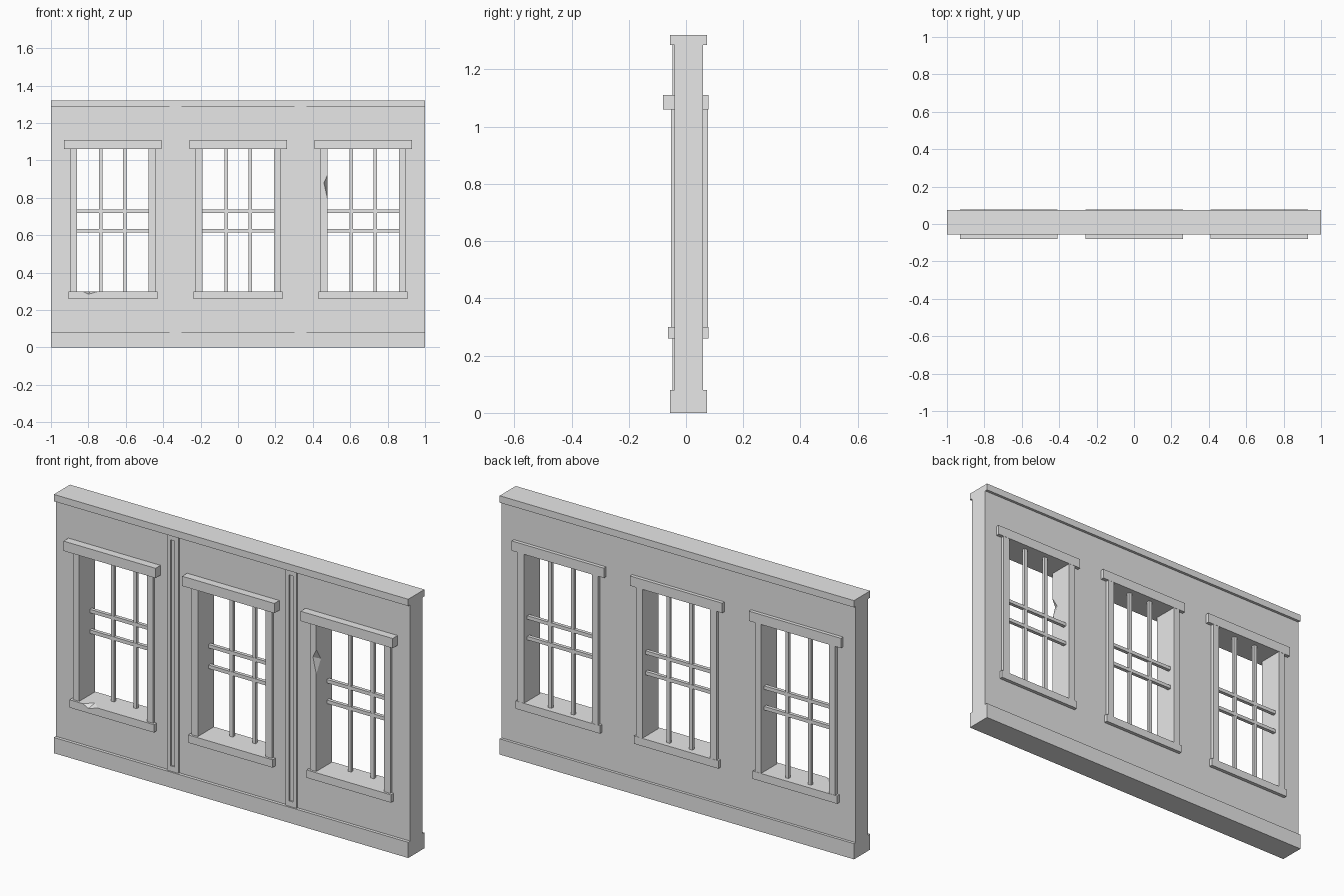
import bpy
import bmesh

if "Cube" in bpy.data.objects:
    bpy.data.objects.remove(bpy.data.objects["Cube"], do_unlink=True)

# One plain plaster grey for the whole wall
grey = bpy.data.materials.new("plaster_grey")
grey.use_nodes = True
colour = (0.8, 0.8, 0.8, 1)
grey.diffuse_color = colour
grey.node_tree.nodes["Principled BSDF"].inputs["Base Color"].default_value = colour


def finish(name, bm):
    bmesh.ops.recalc_face_normals(bm, faces=bm.faces)
    mesh = bpy.data.meshes.new(name)
    bm.to_mesh(mesh)
    bm.free()
    mesh.materials.append(grey)
    ob = bpy.data.objects.new(name, mesh)
    bpy.context.collection.objects.link(ob)
    return ob


def box(name, x0, x1, y0, y1, z0, z1):
    bm = bmesh.new()
    bmesh.ops.create_cube(bm, size=1)
    for v in bm.verts:
        v.co = (x1 if v.co.x > 0 else x0,
                y1 if v.co.y > 0 else y0,
                z1 if v.co.z > 0 else z0)
    return finish(name, bm)


def chip_cutter(name, points):
    bm = bmesh.new()
    for p in points:
        bm.verts.new(p)
    bmesh.ops.convex_hull(bm, input=bm.verts)
    return finish(name, bm)


def cut(ob, cutter):
    mod = ob.modifiers.new(cutter.name, "BOOLEAN")
    mod.operation = "DIFFERENCE"
    mod.solver = "EXACT"
    mod.object = cutter
    cutter.hide_render = True
    cutter.hide_viewport = True
    cutter.display_type = "WIRE"


FRONT, BACK = -0.04, 0.06          # wall faces
BOTTOM, TOP = 0.30, 1.06           # window opening
HALF = 0.191                       # half width of opening
JAMB, SILL, HEAD = 0.227, 0.238, 0.26

# Wall core with its plinth and cornice
wall = box("wall", -1, 1, FRONT, BACK, 0.08, 1.285)
box("plinth", -1, 1, -0.056, 0.074, 0, 0.08)
box("cornice", -1, 1, -0.056, 0.074, 1.285, 1.32)

# Grooved pilasters between the windows
for side, px in (("right", -0.335), ("left", 0.333)):
    pilaster = box(side + "_pilaster", px - 0.032, px + 0.032,
                   -0.048, FRONT, 0.08, 1.285)
    groove = box(side + "_groove_cutter", px - 0.011, px + 0.011,
                 -0.06, -0.03, 0.107, 1.26)
    cut(pilaster, groove)

# Three windows: opening, front and back trim, glazing bars
parts = {}
for label, cx in (("right", -0.669), ("middle", 0.001), ("left", 0.669)):
    opening = box(label + "_opening_cutter", cx - HALF, cx + HALF,
                  -0.2, 0.2, BOTTOM, TOP)
    cut(wall, opening)

    def trim(part, half, y0, y1, z0, z1):
        parts[label, part] = box(f"{label}_window_{part}", cx - half, cx + half,
                                 y0, y1, z0, z1)

    trim("front_sill", SILL, -0.063, FRONT, 0.26, BOTTOM)
    trim("front_head", HEAD, -0.08, FRONT, TOP, 1.11)
    trim("back_sill", SILL, BACK, 0.078, 0.26, BOTTOM)
    trim("back_head", HEAD, BACK, 0.078, TOP, 1.11)
    for s, jamb_side in ((-1, "right"), (1, "left")):
        x0, x1 = sorted((cx + s * HALF, cx + s * JAMB))
        for face, y0, y1 in (("front", -0.052, FRONT), ("back", BACK, 0.077)):
            key = f"{face}_{jamb_side}_jamb"
            parts[label, key] = box(f"{label}_window_{key}", x0, x1,
                                    y0, y1, BOTTOM, TOP)
        bx = cx + s * 0.064
        box(f"{label}_window_{jamb_side}_upright_bar", bx - 0.009, bx + 0.009,
            0.035, 0.051, BOTTOM, TOP)
    for level, bz in (("lower", 0.623), ("upper", 0.728)):
        box(f"{label}_window_{level}_cross_bar", cx - HALF, cx + HALF,
            0.034, 0.052, bz - 0.009, bz + 0.009)

# Broken corner on the reveal of the left window
jamb_chip = chip_cutter("jamb_chip_cutter", [
    (0.479, -0.053, 0.79), (0.479, -0.053, 0.925), (0.459, -0.053, 0.88),
    (0.479, -0.012, 0.86), (0.49, -0.07, 0.86)])
cut(parts["left", "front_right_jamb"], jamb_chip)
cut(wall, jamb_chip)

# Broken edge on the sill of the right window
sill_chip = chip_cutter("sill_chip_cutter", [
    (-0.834, -0.064, 0.301), (-0.743, -0.064, 0.301), (-0.80, -0.064, 0.284),
    (-0.79, -0.02, 0.301), (-0.79, -0.07, 0.31)])
cut(parts["right", "front_sill"], sill_chip)
cut(wall, sill_chip)
